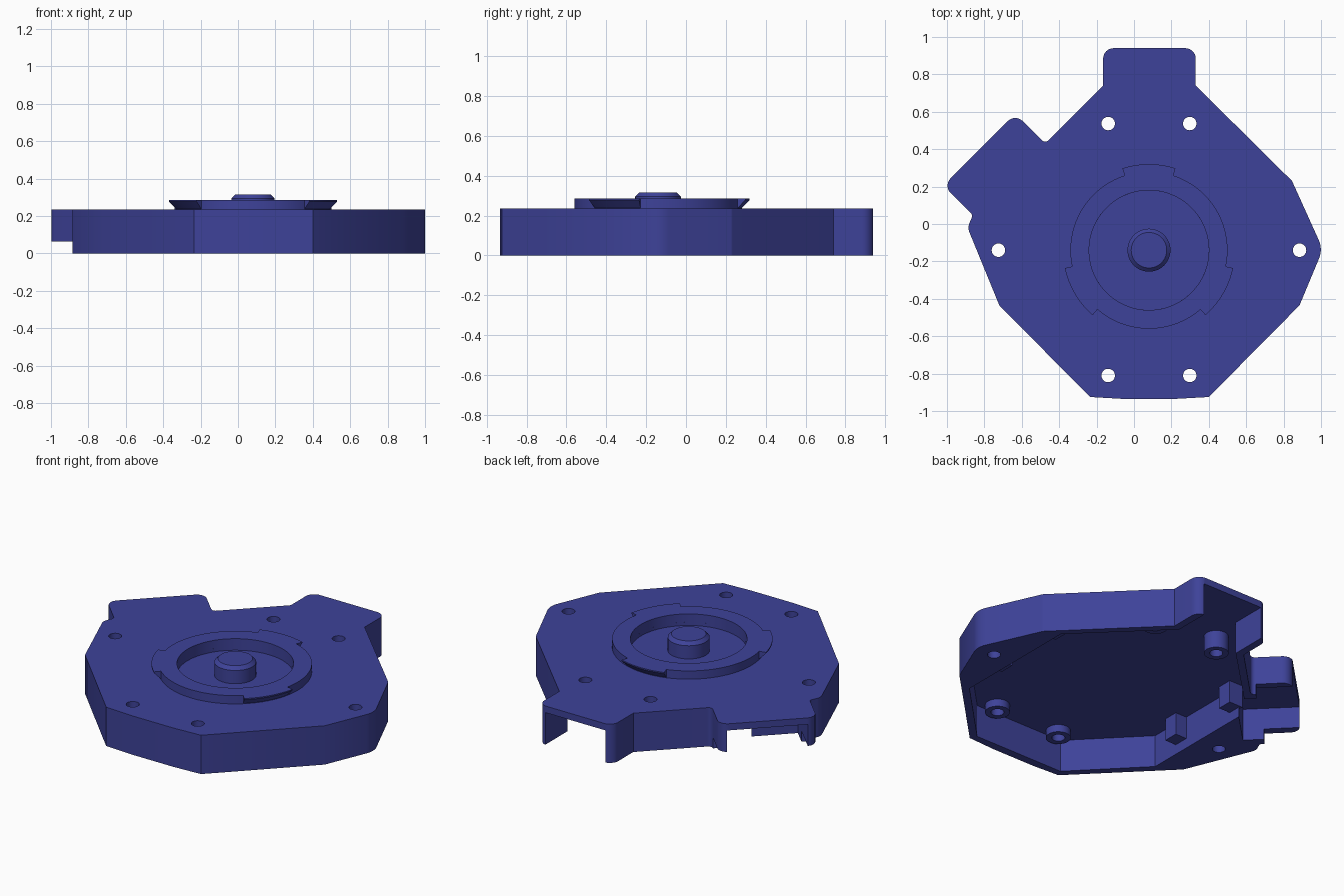
import bpy, bmesh, math
from mathutils import Vector, Matrix

if "Cube" in bpy.data.objects:
    bpy.data.objects.remove(bpy.data.objects["Cube"])

TOP, CEIL = 0.235, 0.195
CX, CY = 0.08, -0.14          # centre of the mount ring

blue = bpy.data.materials.new("deep_blue")
blue.diffuse_color = (0.048, 0.055, 0.32, 1)
blue.use_nodes = True
blue.node_tree.nodes["Principled BSDF"].inputs["Base Color"].default_value = blue.diffuse_color


def finish(name, bm):
    bmesh.ops.recalc_face_normals(bm, faces=bm.faces)
    me = bpy.data.meshes.new(name)
    bm.to_mesh(me)
    bm.free()
    me.materials.append(blue)
    ob = bpy.data.objects.new(name, me)
    bpy.context.collection.objects.link(ob)
    return ob


def prism(name, pts, z0, z1):
    bm = bmesh.new()
    f = bm.faces.new([bm.verts.new((x, y, z0)) for x, y in pts])
    r = bmesh.ops.extrude_face_region(bm, geom=[f])
    vs = [v for v in r["geom"] if isinstance(v, bmesh.types.BMVert)]
    bmesh.ops.translate(bm, verts=vs, vec=(0, 0, z1 - z0))
    return finish(name, bm)


def disc(name, x, y, r, z0, z1, n=32):
    return prism(name, [(x + r * math.cos(2 * math.pi * i / n),
                         y + r * math.sin(2 * math.pi * i / n)) for i in range(n)], z0, z1)


def rounded(corners, steps=6):
    """Outline from (x, y, radius) corners, filleting those with a radius."""
    out = []
    for i, (x, y, r) in enumerate(corners):
        p = Vector((x, y))
        if not r:
            out.append((x, y))
            continue
        a = (Vector(corners[i - 1][:2]) - p).normalized()
        b = (Vector(corners[(i + 1) % len(corners)][:2]) - p).normalized()
        half = a.angle(b) / 2
        c = p + (a + b).normalized() * (r / math.sin(half))
        s, e = p + a * (r / math.tan(half)) - c, p + b * (r / math.tan(half)) - c
        for k in range(steps + 1):
            t = k / steps
            out.append(tuple(c + s.lerp(e, t).normalized() * r))
    return out


def tab_rect(u0, u1, w):
    """Rectangle along the diagonal side tab: u outward, w half width."""
    o, d, n = Vector((-0.675, 0.25)), Vector((-1, 1)) * 0.7071, Vector((1, 1)) * 0.7071
    return [tuple(o + d * u + n * s) for u, s in ((u0, -w), (u1, -w), (u1, w), (u0, w))]


def boolean(ob, other, op):
    m = ob.modifiers.new(op.lower(), "BOOLEAN")
    m.object, m.operation, m.solver = other, op, "EXACT"
    bpy.context.view_layer.objects.active = ob
    bpy.ops.object.modifier_apply(modifier=m.name)
    bpy.data.objects.remove(other)


# Housing block
housing = prism("housing", rounded([
    (-0.235, -0.925, 0), (-0.06, -0.935, 0), (0.22, -0.935, 0), (0.40, -0.925, 0),
    (0.885, -0.435, 0), (1.01, -0.135, 0.12), (0.845, 0.23, 0.03),
    (0.33, 0.74, 0), (0.33, 0.94, 0.055), (-0.165, 0.94, 0.055), (-0.165, 0.74, 0),
    (-0.475, 0.43, 0.025), (-0.635, 0.59, 0.055), (-1.02, 0.205, 0.055),
    (-0.862, 0.047, 0.02), (-0.89, -0.02, 0.06), (-0.72, -0.435, 0)]), 0, TOP)

# Hollow underside and the two open tabs
boolean(housing, prism("main_cavity", [
    (-0.215, -0.885), (0.38, -0.885), (0.75, -0.51), (0.75, 0.27),
    (0.285, 0.725), (-0.12, 0.725), (-0.58, 0.27), (-0.58, -0.51)], -0.1, CEIL), "DIFFERENCE")
boolean(housing, prism("back_opening", [(-0.12, 0.6), (0.285, 0.6), (0.285, 1.1), (-0.12, 1.1)],
                       -0.1, CEIL), "DIFFERENCE")
boolean(housing, prism("side_opening", tab_rect(-0.1, 0.5, 0.225), -0.1, CEIL), "DIFFERENCE")
boolean(housing, prism("side_tab_trim", tab_rect(0.015, 0.5, 0.4), -0.1, 0.065), "DIFFERENCE")

# Recess inside the ring
boolean(housing, disc("recess", CX, CY, 0.32, 0.215, 0.4, 96), "DIFFERENCE")

# Screw bosses under the plate
holes = [(CX + sx * 0.218, y) for sx in (-1, 1) for y in (-0.81, 0.537)]
for x, y in holes:
    low = 0.15 if y < 0 else 0.09
    boolean(housing, disc("boss", x, y, 0.068, low, 0.21), "UNION")

# Screw holes
for x, y in holes + [(CX - 0.805, CY), (CX + 0.805, CY)]:
    boolean(housing, disc("screw_hole", x, y, 0.036, -0.1, 0.4), "DIFFERENCE")

# Small locating blocks at the inner corners
for sx in (-1, 1):
    for y in (-0.29, 0.17):
        x = CX + sx * 0.63
        prism("locating_block", [(x - 0.045, y - 0.045), (x + 0.045, y - 0.045),
                                 (x + 0.045, y + 0.045), (x - 0.045, y + 0.045)], 0.06, 0.2)

# Bayonet ring with three flared lugs
LUGS = ((72, 108), (192, 229), (311, 348))
angles = []
for a in range(0, 360, 3):
    angles.append((a, any(s < a < e for s, e in LUGS)))
for s, e in LUGS:
    angles = [q for q in angles if q[0] not in (s, e)]
    angles += [(s - 0.01, False), (s + 0.01, True), (e - 0.01, True), (e + 0.01, False)]
angles.sort()
bm = bmesh.new()
rows = []
for a, lug in angles:
    t = math.radians(a)
    tip = 0.46 if lug else 0.42
    prof = ((0.32, 0.215), (0.42, 0.215), (0.42, 0.237), (tip, 0.278), (tip, 0.285), (0.32, 0.285))
    rows.append([bm.verts.new((CX + r * math.cos(t), CY + r * math.sin(t), z)) for r, z in prof])
for i, row in enumerate(rows):
    nxt = rows[(i + 1) % len(rows)]
    for k in range(6):
        j = (k + 1) % 6
        bm.faces.new((row[k], nxt[k], nxt[j], row[j]))
ring = finish("bayonet_ring", bm)

# Centre knob with chamfered top
bm = bmesh.new()
bmesh.ops.create_cone(bm, cap_ends=True, segments=48, radius1=0.115, radius2=0.115, depth=0.085,
                      matrix=Matrix.Translation((CX, CY, 0.2525)))
cap = max(bm.faces, key=lambda f: f.calc_center_median().z)
bmesh.ops.inset_region(bm, faces=[cap], thickness=0.02)
bmesh.ops.translate(bm, verts=cap.verts, vec=(0, 0, 0.02))
knob = finish("centre_knob", bm)

# Smooth curved walls, sharp edges kept
for ob in (housing, ring, knob):
    bpy.ops.object.select_all(action="DESELECT")
    ob.select_set(True)
    bpy.context.view_layer.objects.active = ob
    bpy.ops.object.shade_smooth_by_angle(angle=math.radians(25))
